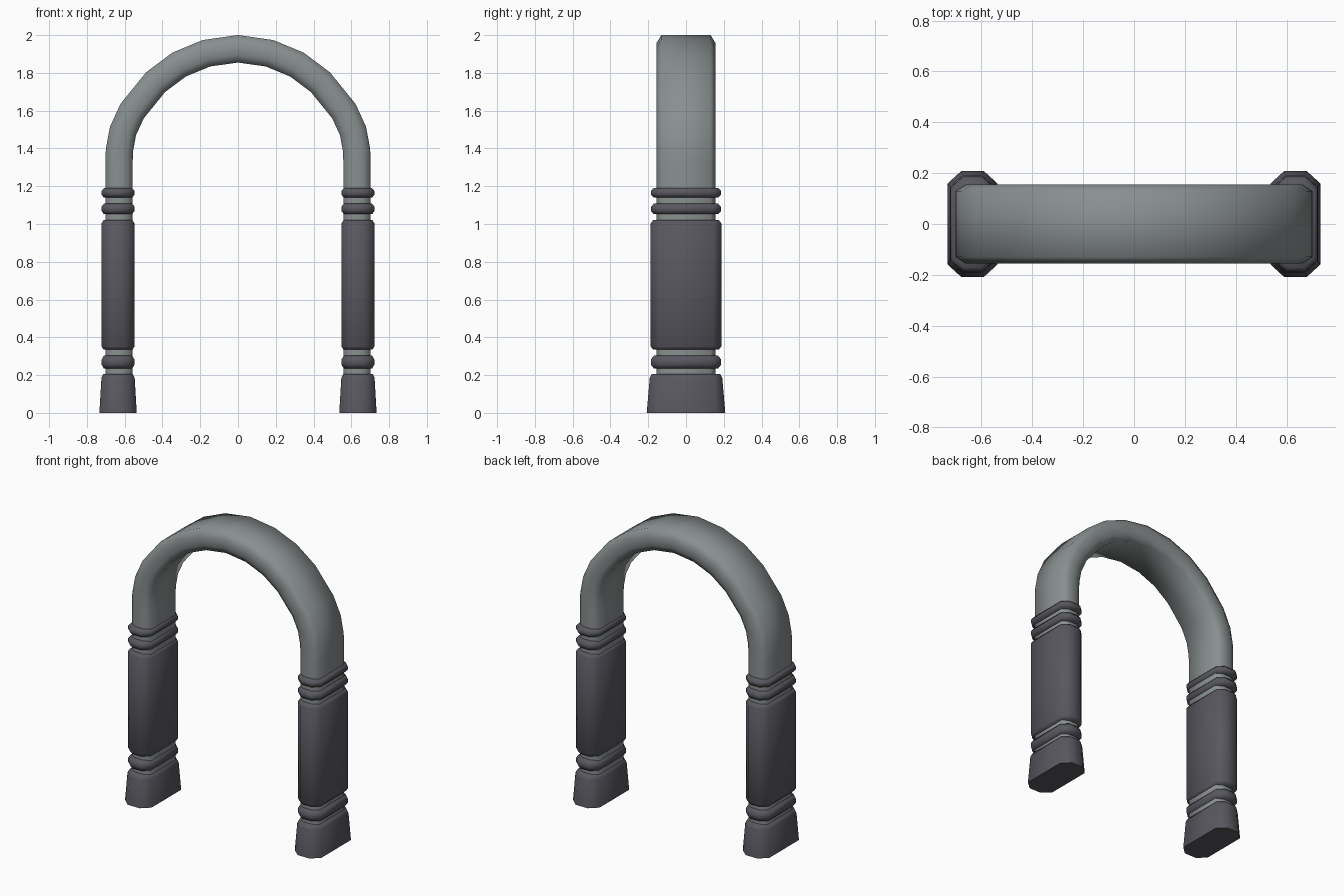
import bpy, bmesh, math
from mathutils import Vector

if "Cube" in bpy.data.objects:
    bpy.data.objects.remove(bpy.data.objects["Cube"])


def material(name, color):
    m = bpy.data.materials.new(name)
    m.diffuse_color = color
    m.use_nodes = True
    m.node_tree.nodes["Principled BSDF"].inputs["Base Color"].default_value = m.diffuse_color
    return m


stone = material("grey_stone", (0.25, 0.275, 0.275, 1))
dark = material("dark_wrap", (0.10, 0.095, 0.115, 1))


def octagon(hx, hy, cx, cy):
    # oblong outline with cut corners
    return [(hx, -hy + cy), (hx, hy - cy), (hx - cx, hy), (-hx + cx, hy),
            (-hx, hy - cy), (-hx, -hy + cy), (-hx + cx, -hy), (hx - cx, -hy)]


def loft(name, rings, mat):
    # skin a list of equal-length rings and cap both ends
    bm = bmesh.new()
    loops = [[bm.verts.new(p) for p in r] for r in rings]
    n = len(loops[0])
    for a, b in zip(loops, loops[1:]):
        for i in range(n):
            j = (i + 1) % n
            bm.faces.new((a[i], a[j], b[j], b[i]))
    bm.faces.new(loops[0][::-1])
    bm.faces.new(loops[-1])
    bmesh.ops.recalc_face_normals(bm, faces=bm.faces)
    me = bpy.data.meshes.new(name)
    bm.to_mesh(me)
    bm.free()
    ob = bpy.data.objects.new(name, me)
    bpy.context.collection.objects.link(ob)
    me.materials.append(mat)
    bpy.ops.object.select_all(action='DESELECT')
    ob.select_set(True)
    bpy.context.view_layer.objects.active = ob
    bpy.ops.object.shade_smooth_by_angle(angle=math.radians(62))
    return ob


# arch: cut-corner section swept along the centre line
half = [(0.63, 0.10), (0.63, 1.31), (0.628, 1.39), (0.609, 1.492), (0.561, 1.597),
        (0.437, 1.75), (0.312, 1.844), (0.167, 1.904)]
path = [Vector(p) for p in half + [(0, 1.9275)] + [(-x, z) for x, z in half[::-1]]]
section = octagon(0.072, 0.155, 0.04, 0.025)
rings = []
for i, p in enumerate(path):
    d_in = (p - path[max(i - 1, 0)]).normalized()
    d_out = (path[min(i + 1, len(path) - 1)] - p).normalized()
    t = (d_in + d_out).normalized()
    out = Vector((t.y, -t.x)) / max(t.dot(d_in), t.dot(d_out))
    rings.append([(p.x + out.x * u, v, p.y + out.y * u) for u, v in section])
loft("arch", rings, stone)


def collar(name, x, profile):
    # profile rows: height, half width, half depth
    loft(name, [[(x + u, v, z) for u, v in octagon(hx, hy, hx * 0.55, hx * 0.5)]
                for z, hx, hy in profile], dark)


def band(z0, z1):
    b = (z1 - z0) * 0.3
    return [(z0, 0.075, 0.170), (z0 + b, 0.087, 0.186),
            (z1 - b, 0.087, 0.186), (z1, 0.075, 0.170)]


# feet, sleeves and bands on both legs
for side, s in (("left", -1), ("right", 1)):
    x = s * 0.635
    collar(side + "_foot", x, [(0, 0.099, 0.208), (0.185, 0.088, 0.192), (0.207, 0.078, 0.180)])
    collar(side + "_sleeve", x, [(0.335, 0.077, 0.174), (0.352, 0.087, 0.187),
                                 (1.003, 0.087, 0.187), (1.02, 0.077, 0.174)])
    collar(side + "_lower_band", x, band(0.235, 0.303))
    collar(side + "_middle_band", x, band(1.052, 1.108))
    collar(side + "_upper_band", x, band(1.140, 1.190))
